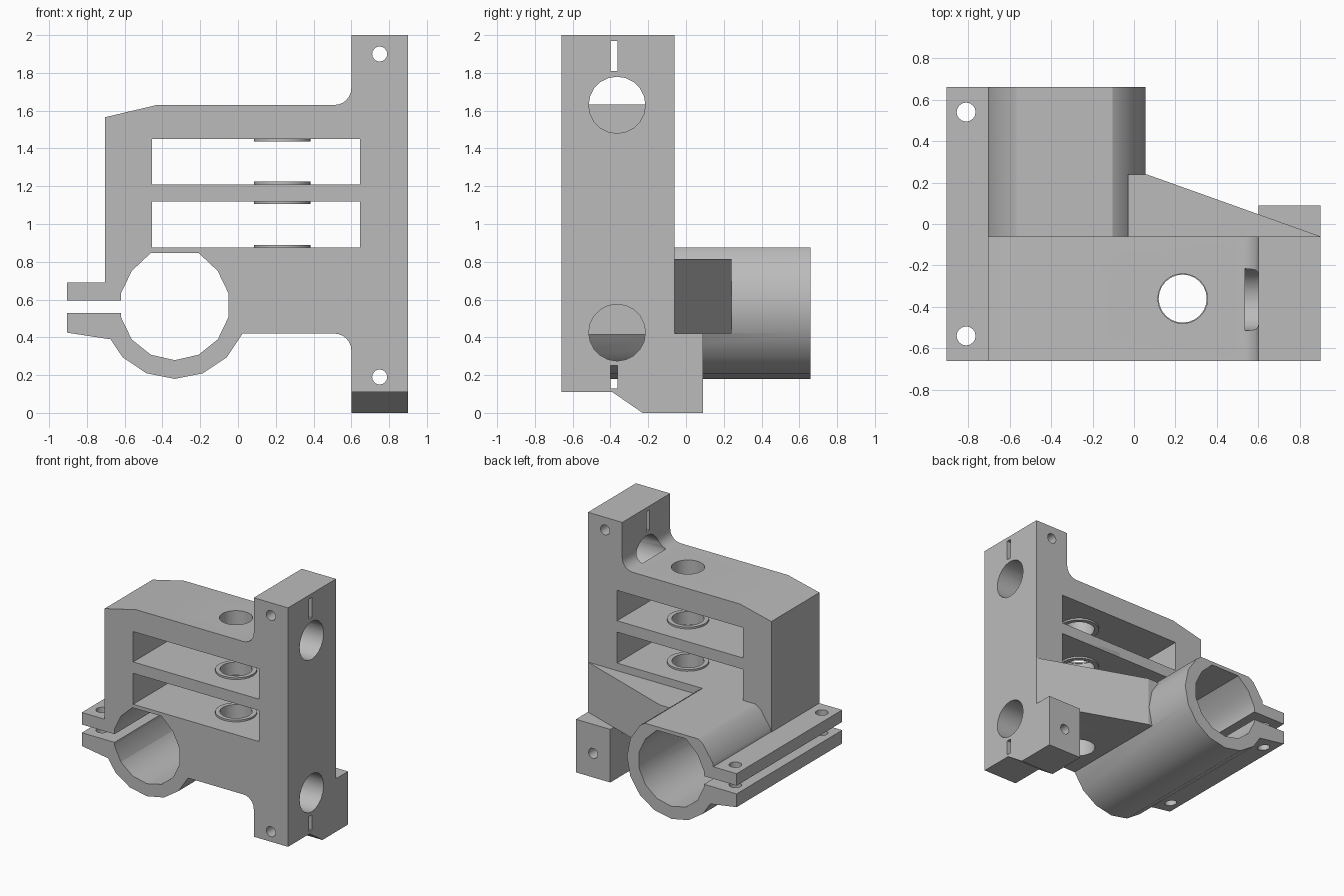
import bpy, bmesh, math
from mathutils import Vector

cube = bpy.data.objects.get("Cube")
if cube:
    bpy.data.objects.remove(cube, do_unlink=True)

grey = bpy.data.materials.new("plain grey")
grey.use_nodes = True
grey.diffuse_color = (0.5, 0.5, 0.5, 1)
grey.node_tree.nodes["Principled BSDF"].inputs["Base Color"].default_value = (0.5, 0.5, 0.5, 1)

PLACE = {"x": lambda a, b, t: (t, a, b),
         "y": lambda a, b, t: (a, t, b),
         "z": lambda a, b, t: (a, b, t)}


def prism(name, points, axis, lo, hi):
    """Extrude a flat outline along an axis."""
    bm = bmesh.new()
    low = [bm.verts.new(PLACE[axis](a, b, lo)) for a, b in points]
    face = bm.faces.new(low)
    new = bmesh.ops.extrude_face_region(bm, geom=[face])["geom"]
    shift = Vector(PLACE[axis](0, 0, hi - lo))
    bmesh.ops.translate(bm, vec=shift, verts=[v for v in new if isinstance(v, bmesh.types.BMVert)])
    bmesh.ops.recalc_face_normals(bm, faces=bm.faces)
    mesh = bpy.data.meshes.new(name)
    bm.to_mesh(mesh)
    bm.free()
    mesh.materials.append(grey)
    obj = bpy.data.objects.new(name, mesh)
    bpy.context.collection.objects.link(obj)
    return obj


def arc(cx, cy, r, start, end, steps):
    angles = [math.radians(start + (end - start) * i / steps) for i in range(steps + 1)]
    return [(cx + r * math.cos(a), cy + r * math.sin(a)) for a in angles]


def circle(cx, cy, r, sides=24, start=-90):
    return arc(cx, cy, r, start, start + 360, sides)[:-1]


def box(x0, x1, z0, z1):
    return [(x0, z0), (x1, z0), (x1, z1), (x0, z1)]


def combine(target, other, operation):
    """Apply a boolean and discard the second solid."""
    mod = target.modifiers.new(operation, "BOOLEAN")
    mod.operation, mod.object, mod.solver = operation, other, "EXACT"
    bpy.context.view_layer.objects.active = target
    bpy.ops.object.modifier_apply(modifier=mod.name)
    bpy.data.objects.remove(other, do_unlink=True)


def cut(target, *args):
    combine(target, prism("cutter", *args), "DIFFERENCE")


def add(target, *args):
    combine(target, prism("addition", *args), "UNION")


def smooth(obj):
    bpy.ops.object.select_all(action="DESELECT")
    obj.select_set(True)
    bpy.context.view_layer.objects.active = obj
    bpy.ops.object.shade_smooth_by_angle(angle=math.radians(30))


FRONT, FACE, BACK = -0.66, -0.06, 0.66
BORE_X, BORE_Z = -0.335, 0.57
ROD_X, ROD_Y = 0.235, -0.36

# Upright frame with filleted arm and column
outline = [(-0.705, 0.6), (-0.3, 0.42)]
outline += arc(0.51, 0.33, 0.09, 90, 0, 6)
outline += [(0.6, 0.11), (0.9, 0.11), (0.9, 2), (0.6, 2)]
outline += arc(0.51, 1.72, 0.09, 0, -90, 6)
outline += [(-0.43, 1.63), (-0.705, 1.565)]
body = prism("bracket_body", outline, "y", FRONT, FACE)
for z0, z1 in ((0.875, 1.12), (1.21, 1.45)):
    cut(body, box(-0.455, 0.645, z0, z1), "y", -1, 1)

# Clamp tube with flattened top, and its ears
tube = prism("tube", circle(BORE_X, BORE_Z, 0.39, 16), "y", FRONT, BACK)
cut(tube, box(-1, 0.5, 0.875, 1.2), "y", -1, 1)
combine(body, tube, "UNION")
ears = [(-0.905, 0.425), (-0.68, 0.39), (-0.5, 0.39), (-0.5, 0.69), (-0.905, 0.69)]
add(body, ears, "y", FRONT, BACK)

# Foot block behind the column
foot = [(-0.39, 0.11), (-0.23, 0), (0.09, 0), (0.09, 0.42), (-0.06, 0.42), (-0.06, 0.11)]
add(body, foot, "x", 0.6, 0.9)

# Bore with flat crown, clamp slit and ear bolt holes
bore = [(x, 0.847 if z > 0.8 else z)
        for x, z in circle(BORE_X, BORE_Z, 0.291, 14) if z < 0.85]
cut(body, bore, "y", -1, 1)
cut(body, box(-1, -0.5, 0.53, 0.595), "y", -1, 1)
for y in (-0.54, 0.54):
    cut(body, circle(-0.81, y, 0.046, 16), "z", 0.2, 0.8)

# Column cross holes, relief slots and small bolt holes
for z, s0, s1, bolt in ((0.425, 0.13, 0.25, 0.19), (1.63, 1.81, 1.97, 1.9)):
    cut(body, circle(-0.365, z, 0.15, 20), "x", 0.535, 1)
    cut(body, box(-0.4, -0.363, s0, s1), "x", 0.55, 1)
    cut(body, circle(0.75, bolt, 0.04, 16), "y", -1, 1)

# Middle shelf, tapered towards the clamp side
shelf = prism("middle_shelf",
              [(-0.455, -0.51), (0.09, FRONT), (0.645, FRONT),
               (0.645, FACE), (0.09, FACE), (-0.455, -0.21)], "z", 1.12, 1.21)

# Vertical rod holes with thin raised bosses
for part in (body, shelf):
    cut(part, circle(ROD_X, ROD_Y, 0.12), "z", 0.3, 1.8)
for i, (z0, z1) in enumerate(((0.875, 0.889), (1.106, 1.12), (1.21, 1.224), (1.436, 1.45))):
    boss = prism(f"rod_boss_{i + 1}", circle(ROD_X, ROD_Y, 0.15), "z", z0, z1)
    cut(boss, circle(ROD_X, ROD_Y, 0.116), "z", 0.3, 1.8)
    smooth(boss)

# Wedge brace between tube and column
prism("wedge_brace", [(-0.03, FACE), (0.9, FACE), (0.06, 0.24), (-0.03, 0.24)], "z", 0.42, 0.815)

for part in (body, shelf):
    smooth(part)
